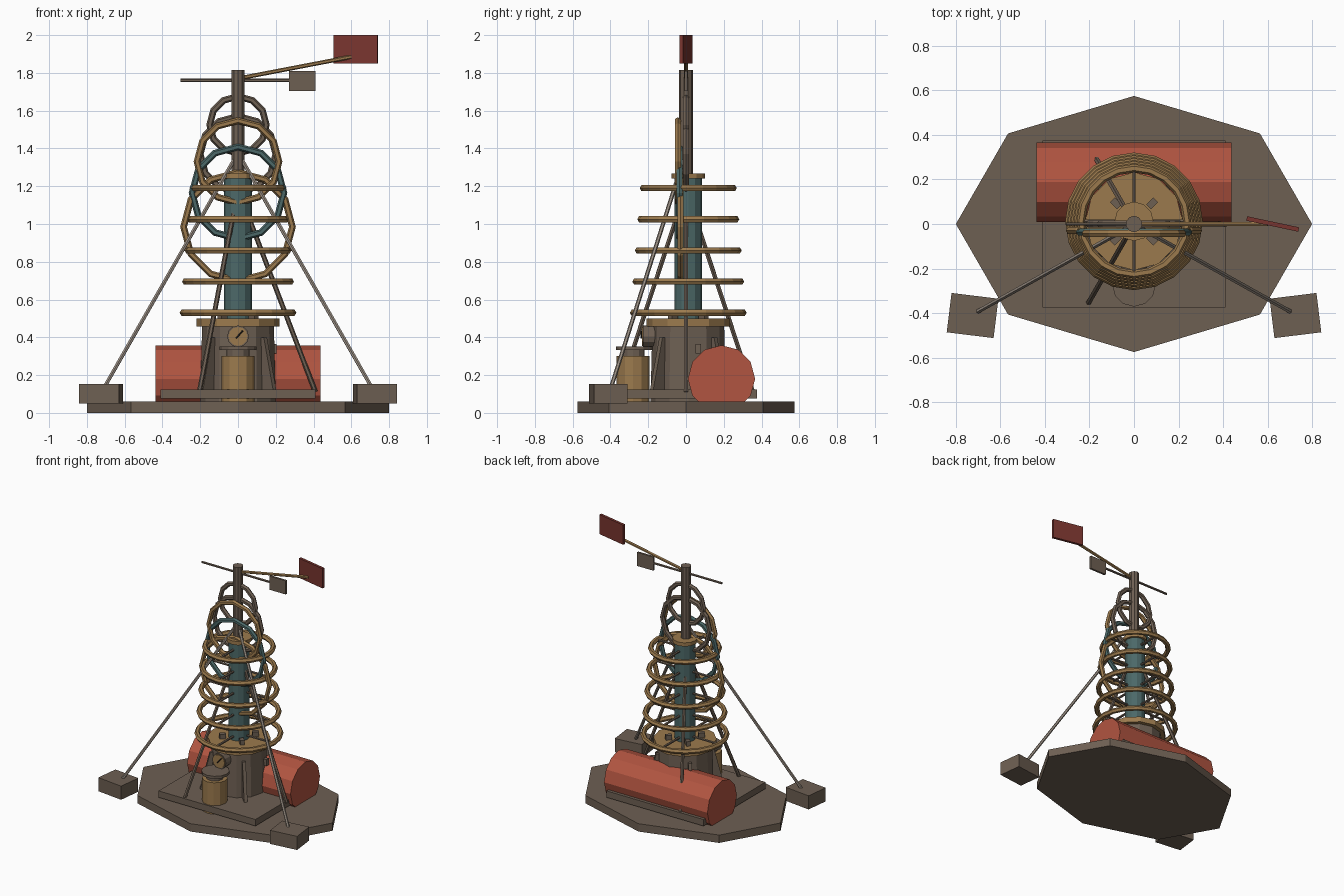
import bpy, math
from mathutils import Vector, Matrix

if "Cube" in bpy.data.objects:
    bpy.data.objects.remove(bpy.data.objects["Cube"])

def mat(name, c):
    m = bpy.data.materials.new(name)
    m.diffuse_color = (*c, 1)
    m.use_nodes = True
    m.node_tree.nodes["Principled BSDF"].inputs["Base Color"].default_value = m.diffuse_color
    return m

BROWN = mat("weathered brown", (0.155, 0.116, 0.086))
GOLD = mat("brass", (0.33, 0.195, 0.075))
RED = mat("tank red", (0.44, 0.09, 0.052))
MAROON = mat("vane maroon", (0.19, 0.035, 0.028))
TEAL = mat("patina teal", (0.072, 0.14, 0.138))
ROPE = mat("rope grey", (0.33, 0.28, 0.235))
DARK = mat("needle dark", (0.03, 0.025, 0.02))
CY = 0.012  # tower axis

def done(name, m):
    o = bpy.context.object
    o.name = name
    o.data.materials.append(m)
    return o

def box(name, m, loc, size, rz=0):
    bpy.ops.mesh.primitive_cube_add(size=1, location=loc, rotation=(0, 0, rz))
    bpy.context.object.scale = size
    return done(name, m)

def rod(name, m, a, b, r, n=8, r2=None, spin=0):
    a, b = Vector(a), Vector(b)
    d = b - a
    bpy.ops.mesh.primitive_cone_add(vertices=n, radius1=r, radius2=r if r2 is None else r2,
                                    depth=d.length)
    o = bpy.context.object
    q = d.to_track_quat('Z', 'Y').to_matrix().to_4x4()
    o.matrix_world = Matrix.Translation((a + b) / 2) @ q @ Matrix.Rotation(spin, 4, 'Z')
    return done(name, m)

def ring(name, m, loc, R, r, n, rot=(0, 0, 0), k=6):
    bpy.ops.mesh.primitive_torus_add(major_radius=R, minor_radius=r, major_segments=n,
                                     minor_segments=k, location=loc, rotation=rot)
    return done(name, m)

# ground slab and inner plate
slab = rod("ground_slab", BROWN, (0, 0, 0), (0, 0, 0.06), 0.8, 8)
vs = [v.co for v in slab.data.vertices]
for c in vs:
    c.y *= 0.575 / 0.8
box("base_plate", BROWN, (0, 0, 0.1), (0.82, 0.75, 0.05))

# horizontal tank
rod("tank", RED, (-0.437, 0.188, 0.18), (0.437, 0.188, 0.18), 0.178, 12)

# drum, flange and gussets
rod("drum", BROWN, (0, CY, 0.06), (0, CY, 0.46), 0.2, 12, 0.19)
rod("drum_flange", GOLD, (0, CY, 0.458), (0, CY, 0.5), 0.22, 12)
for i in range(4):
    a = math.pi / 4 + i * math.pi / 2
    prof = [(0.15, 0.12), (0.275, 0.12), (0.205, 0.4), (0.15, 0.4)]
    t = 0.012
    pts = []
    for s in (-t, t):
        for r, z in prof:
            pts.append((r * math.cos(a) - s * math.sin(a),
                        CY + r * math.sin(a) + s * math.cos(a), z))
    me = bpy.data.meshes.new("gusset")
    me.from_pydata(pts, [], [(3, 2, 1, 0), (4, 5, 6, 7)] +
                   [(j, (j + 1) % 4, (j + 1) % 4 + 4, j + 4) for j in range(4)])
    me.materials.append(BROWN)
    bpy.context.collection.objects.link(bpy.data.objects.new(f"gusset_{i}", me))
    # lugs on the flange
    box(f"flange_lug_{i}", BROWN, (0.115 * math.cos(a), CY + 0.115 * math.sin(a), 0.515),
        (0.045, 0.03, 0.04), a)
box("side_latch", BROWN, (0.185, 0.065, 0.34), (0.04, 0.03, 0.05))

# teal column and mast
rod("column", TEAL, (0, CY, 0.5), (0, CY, 1.245), 0.073, 12)
rod("column_cap", GOLD, (0, CY, 1.24), (0, CY, 1.268), 0.088, 12)
rod("mast", BROWN, (0, 0, 1.26), (0, 0, 1.815), 0.037, 10)

# horizontal coils with spokes
for i in range(5):
    z, R = 0.53 + 0.165 * i, 0.29 - 0.013 * i
    ring(f"coil_{i}", GOLD, (0, CY, z), R, 0.019, 20)
    for j in range(4):
        a = j * math.pi / 2
        c, s = math.cos(a), math.sin(a)
        rod(f"spoke_{i}_{j}", BROWN, (0.05 * c, CY + 0.05 * s, z),
            (R * c, CY + R * s, z), 0.009, 6)

# upright hoops
for name, m, y, z, R in (("hoop_low", GOLD, -0.03, 0.985, 0.288),
                         ("hoop_teal", TEAL, -0.035, 1.165, 0.243),
                         ("hoop_mid", GOLD, -0.043, 1.33, 0.217),
                         ("hoop_inner", BROWN, 0.0, 1.37, 0.2),
                         ("hoop_top", BROWN, 0.0, 1.525, 0.15)):
    ring(name, m, (0, y, z), R, 0.018, 12, (math.pi / 2, 0, 0))

# tripod legs
for i in range(3):
    a = i * 2 * math.pi / 3
    c, s = math.cos(a), math.sin(a)
    rod(f"tripod_leg_{i}", BROWN, (0.41 * c, 0.41 * s, 0.11), (0.04 * c, 0.04 * s, 1.08), 0.013, 6)

# guy ropes with anchor blocks
for s, n in ((-1, "left"), (1, "right")):
    box(f"anchor_{n}", BROWN, (s * 0.725, -0.411, 0.102), (0.212, 0.178, 0.104), s * math.radians(7))
    rod(f"guy_rope_{n}", ROPE, (s * 0.705, -0.395, 0.14), (s * 0.015, -0.01, 1.35), 0.011, 6)

# brass pot with lid
rod("pot", GOLD, (0, -0.28, 0.06), (0, -0.28, 0.3), 0.088, 12)
rod("pot_neck", BROWN, (0, -0.28, 0.29), (0, -0.28, 0.34), 0.06, 12)
rod("pot_lid", BROWN, (0, -0.273, 0.332), (0, -0.273, 0.352), 0.098, 12)

# pressure gauge
rod("gauge_body", BROWN, (0, -0.16, 0.405), (0, -0.228, 0.405), 0.058, 12)
rod("gauge_face", GOLD, (0, -0.225, 0.405), (0, -0.234, 0.405), 0.05, 12)
rod("gauge_needle", DARK, (-0.01, -0.236, 0.395), (0.025, -0.236, 0.435), 0.004, 4)

# wind vane
rod("vane_bar", BROWN, (-0.305, 0, 1.76), (0.29, 0, 1.76), 0.009, 6)
box("vane_counterplate", BROWN, (0.34, 0, 1.757), (0.138, 0.016, 0.104))
rod("vane_arm", GOLD, (0, 0, 1.77), (0.6, 0, 1.885), 0.011, 6)
box("vane_tail", MAROON, (0.623, 0, 1.925), (0.238, 0.02, 0.15), math.radians(-12))
